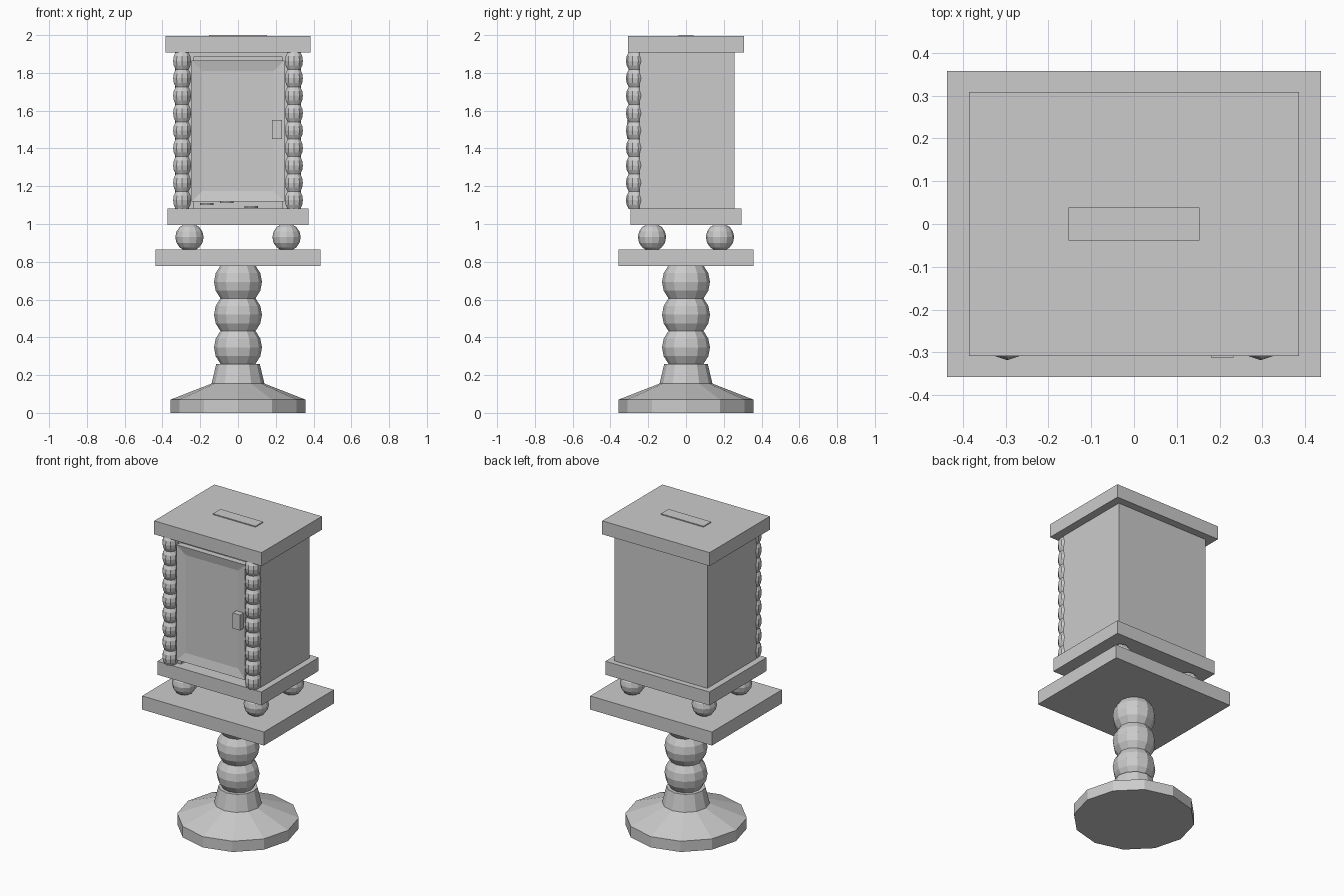
import bpy, bmesh
from math import cos, sin, pi, radians

cube = bpy.data.objects.get("Cube")
if cube:
    bpy.data.objects.remove(cube, do_unlink=True)

grey = bpy.data.materials.new("plain grey")
grey.use_nodes = True
colour = (0.6, 0.6, 0.6, 1)
grey.diffuse_color = colour
grey.node_tree.nodes["Principled BSDF"].inputs["Base Color"].default_value = colour


def finish(name, bm):
    bmesh.ops.recalc_face_normals(bm, faces=bm.faces)
    mesh = bpy.data.meshes.new(name)
    bm.to_mesh(mesh)
    bm.free()
    mesh.materials.append(grey)
    obj = bpy.data.objects.new(name, mesh)
    bpy.context.collection.objects.link(obj)
    return obj


def box(name, x, y, z):
    """Box from (low, high) ranges on each axis."""
    bm = bmesh.new()
    bmesh.ops.create_cube(bm, size=1)
    for v in bm.verts:
        for i, (low, high) in enumerate((x, y, z)):
            v.co[i] = high if v.co[i] > 0 else low
    return finish(name, bm)


def lathe(name, profile, sides, x=0, y=0):
    """Turn (radius, height) points about a vertical axis at x, y."""
    bm = bmesh.new()
    rings = []
    for r, z in profile:
        angles = [2 * pi * i / sides - pi / 2 for i in range(sides)]
        rings.append([bm.verts.new((x + r * cos(a), y + r * sin(a), z)) for a in angles])
    for low, high in zip(rings, rings[1:]):
        for i in range(sides):
            j = (i + 1) % sides
            bm.faces.new((low[i], low[j], high[j], high[i]))
    bm.faces.new(rings[0])
    bm.faces.new(rings[-1])
    return finish(name, bm)


def bead_profile(bottom, top, count, radius, cut, steps=4):
    """Stack of rounded beads; cut is the latitude where neighbours meet."""
    pitch = (top - bottom) / count
    points = []
    for n in range(count):
        middle = bottom + pitch * (n + 0.5)
        for k in range(steps + (n == count - 1)):
            a = radians(cut) * (2 * k / steps - 1)
            points.append((radius * cos(a), middle + pitch / 2 * sin(a) / sin(radians(cut))))
    return points


# Turned pedestal
lathe("pedestal_foot", [(0.358, 0), (0.358, 0.07), (0.14, 0.155), (0.115, 0.26)], 12)
lathe("pedestal_column", bead_profile(0.26, 0.78, 3, 0.127, 43), 12)
box("pedestal_top", (-0.437, 0.437), (-0.358, 0.358), (0.777, 0.865))

# Ball feet under the cabinet
for sx in (-1, 1):
    for sy in (-1, 1):
        side = "left" if sx > 0 else "right"
        end = "front" if sy < 0 else "back"
        lathe(f"{end}_{side}_ball_foot", bead_profile(0.86, 1.0, 1, 0.075, 70, 6), 12,
              sx * 0.257, sy * 0.18)

# Cabinet shell
box("cabinet_base", (-0.373, 0.373), (-0.293, 0.293), (0.995, 1.082))
box("cabinet_roof", (-0.385, 0.385), (-0.308, 0.308), (1.907, 1.994))
box("roof_slot_plate", (-0.153, 0.153), (-0.039, 0.039), (1.993, 2.0))
box("cabinet_back", (-0.333, 0.333), (0.22, 0.258), (1.08, 1.91))
box("cabinet_ceiling", (-0.24, 0.24), (-0.245, 0.225), (1.885, 1.91))
for sx in (-1, 1):
    side = "left" if sx > 0 else "right"
    box(f"{side}_wall", sorted((sx * 0.235, sx * 0.333)), (-0.247, 0.225), (1.08, 1.91))
    # Beaded pillar at the front corner
    lathe(f"{side}_beaded_pillar", bead_profile(1.08, 1.91, 9, 0.05, 45), 10, sx * 0.296, -0.268)

# Door with a sunken panel
door = box("door", (-0.245, 0.245), (-0.28, -0.24), (1.12, 1.866))
bm = bmesh.new()
bm.from_mesh(door.data)
front = min(bm.faces, key=lambda f: f.calc_center_median().y)
bmesh.ops.inset_region(bm, faces=[front], thickness=0.079)
bmesh.ops.translate(bm, verts=front.verts, vec=(0, 0.012, 0))
bm.to_mesh(door.data)
bm.free()
box("door_handle", (0.18, 0.232), (-0.312, -0.275), (1.45, 1.55))

# Loose discs lying on the cabinet floor
for i, (x, y, z) in enumerate([(-0.165, -0.1, 1.1), (-0.06, 0.02, 1.112), (0.07, -0.12, 1.085)]):
    lathe(f"floor_disc_{i + 1}", [(0.035, z), (0.035, z + 0.01)], 12, x, y)
